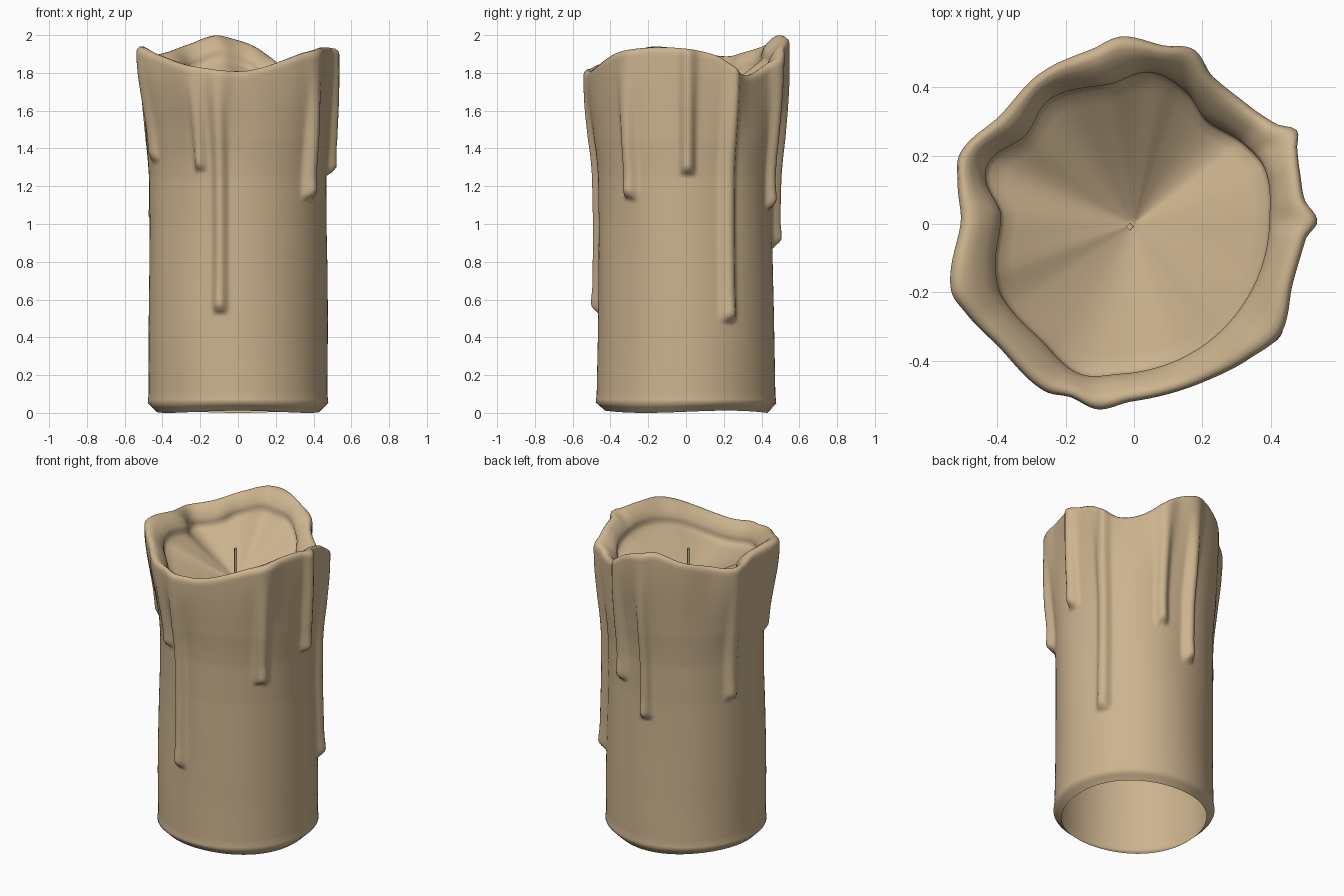
import bpy, bmesh, math

if "Cube" in bpy.data.objects:
    bpy.data.objects.remove(bpy.data.objects["Cube"])

N, ROWS = 240, 120

# rim control points: (angle in degrees, value)
OUTER = [(1, .537), (8, .505), (18, .51), (25, .527), (30, .55), (35, .51), (46, .483), (62, .49),
         (71, .54), (81, .53), (94, .55), (104, .526), (122, .52), (141, .505), (158, .55),
         (167, .53), (180, .508), (200, .57), (208, .557), (223, .535), (242, .555), (250, .54),
         (259, .553), (269, .52), (292, .505), (311, .52), (323, .537), (339, .497), (355, .505)]
INNER = [(2, .397), (23, .415), (36, .397), (55, .37), (69, .417), (84, .446), (100, .415),
         (124, .44), (141, .41), (156, .46), (163, .454), (176, .39), (200, .43), (207, .44),
         (231, .434), (250, .466), (265, .44), (298, .41), (329, .395)]
HEIGHT = [(0, 1.93), (20, 1.89), (30, 1.83), (40, 1.79), (55, 1.81), (70, 1.88), (80, 1.94),
          (92, 1.98), (104, 2.0), (122, 1.95), (141, 1.91), (158, 1.89), (185, 1.93), (200, 1.94),
          (215, 1.90), (242, 1.84), (270, 1.81), (285, 1.83), (300, 1.87), (315, 1.91), (335, 1.935)]
# body profile: (height, radius)
BODY = [(0, .43), (.015, .445), (.05, .478), (.1, .473), (.5, .47), (1.0, .463), (1.25, .466),
        (1.45, .48), (2.1, .49)]
# wax drips: (angle, lower end, half width in degrees, thickness)
DRIPS = [(1, 1.26, 4, .045), (28, .48, 4.5, .045), (71, 1.08, 4, .04), (94, .88, 4, .045),
         (160, 1.0, 4.5, .03), (202, 1.33, 5, .025), (245, 1.28, 3.5, .035),
         (258.5, .53, 4, .042), (322, 1.13, 4.5, .045)]


def smooth(t):
    t = min(1, max(0, t))
    return t * t * (3 - 2 * t)


def ring(table, a):
    """Periodic monotone-ish Hermite interpolation of a rim table."""
    p = [(x - 360, v) for x, v in table[-3:]] + table + [(x + 360, v) for x, v in table[:3]]
    for i in range(1, len(p) - 2):
        if p[i][0] <= a <= p[i + 1][0]:
            (x0, y0), (x1, y1), (x2, y2), (x3, y3) = p[i - 1:i + 3]
            h = x2 - x1
            t = (a - x1) / h
            m1, m2 = (y2 - y0) / (x2 - x0) * h, (y3 - y1) / (x3 - x1) * h
            return ((2*t**3 - 3*t*t + 1) * y1 + (t**3 - 2*t*t + t) * m1
                    + (3*t*t - 2*t**3) * y2 + (t**3 - t*t) * m2)


def body_radius(z):
    for (z0, r0), (z1, r1) in zip(BODY, BODY[1:]):
        if z <= z1:
            return r0 + (r1 - r0) * (z - z0) / (z1 - z0)
    return BODY[-1][1]


def wall_radius(a, z, top):
    r = body_radius(z)
    rad = math.radians(a)
    r += .005 * math.sin(2 * rad + 2 * z) * smooth(z / .4) + .003 * math.sin(5 * rad + 3 * z) * smooth(z)
    bump = 0
    for da, end, w, thick in DRIPS:
        d = (a - da + 180) % 360 - 180
        s = math.sqrt(min(1, max(0, (z - end) / .04)))
        bulge = 1 + .15 * math.exp(-((z - end - .05) / .06) ** 2)
        bump = max(bump, thick * s * bulge * math.exp(-(abs(d) / w) ** 3))
    s = smooth((z - 1.3) / (top - 1.3)) ** 1.2
    return (r + bump) * (1 - s) + ring(OUTER, a) * s + bump * .3 * s * (1 - s)


# one column of the wax profile: outer wall, rounded rim, melted bowl
def column(a):
    top, rin, rout = ring(HEIGHT, a), ring(INNER, a), ring(OUTER, a)
    shoulder = top - .03
    pts = []
    lows = [0, .012, .03, .05, .07]
    for z in lows + [.1 + (shoulder - .1) * i / ROWS for i in range(ROWS + 1)]:
        base = .012 * (1 + math.sin(math.radians(3 * a))) * .5 * (1 - smooth(z / .1))
        pts.append((wall_radius(a, z, shoulder), z + base))
    w = rout - rin
    pts += [(rout - .04 * w, top - .013), (rout - .14 * w, top - .002), (rout - .3 * w, top - .003),
            (rout - .5 * w, top - .016), (rout - .75 * w, top - .042), (rout - .93 * w, top - .07),
            (rin, top - .095), (rin + .004, top - .115)]
    edge = top - .13
    for f in (.97, .88, .75, .6, .45, .3, .15, .05):
        z = 1.6 + (edge - 1.6) * f ** 1.15
        # rim irregularity fades towards the bowl centre
        pts.append((f * (rin * f + .42 * (1 - f)), z))
    return pts


def finish(bm, name, mat):
    mesh = bpy.data.meshes.new(name)
    bm.to_mesh(mesh)
    bm.free()
    mesh.materials.append(mat)
    ob = bpy.data.objects.new(name, mesh)
    bpy.context.collection.objects.link(ob)
    return ob


wax = bpy.data.materials.new("tan wax")
wax.diffuse_color = (.60, .45, .27, 1)
wax.use_nodes = True
wax.node_tree.nodes["Principled BSDF"].inputs["Base Color"].default_value = wax.diffuse_color

# candle body, open underneath
bm = bmesh.new()
cols = []
for i in range(N):
    a = 360 * i / N
    c, s = math.cos(math.radians(a)), math.sin(math.radians(a))
    cols.append([bm.verts.new((r * c, r * s, z)) for r, z in column(a)])
centre = bm.verts.new((0, 0, 1.6))
for i in range(N):
    p, q = cols[i], cols[(i + 1) % N]
    for j in range(len(p) - 1):
        bm.faces.new((p[j], q[j], q[j + 1], p[j + 1]))
    bm.faces.new((p[-1], q[-1], centre))
for f in bm.faces:
    f.smooth = True
finish(bm, "candle_body", wax)

# wick: thin square post, slightly turned
bm = bmesh.new()
bmesh.ops.create_cone(bm, cap_ends=True, segments=4, radius1=.012, radius2=.011, depth=.24)
bmesh.ops.translate(bm, verts=bm.verts, vec=(-.012, -.008, 1.69))
finish(bm, "wick", wax)
